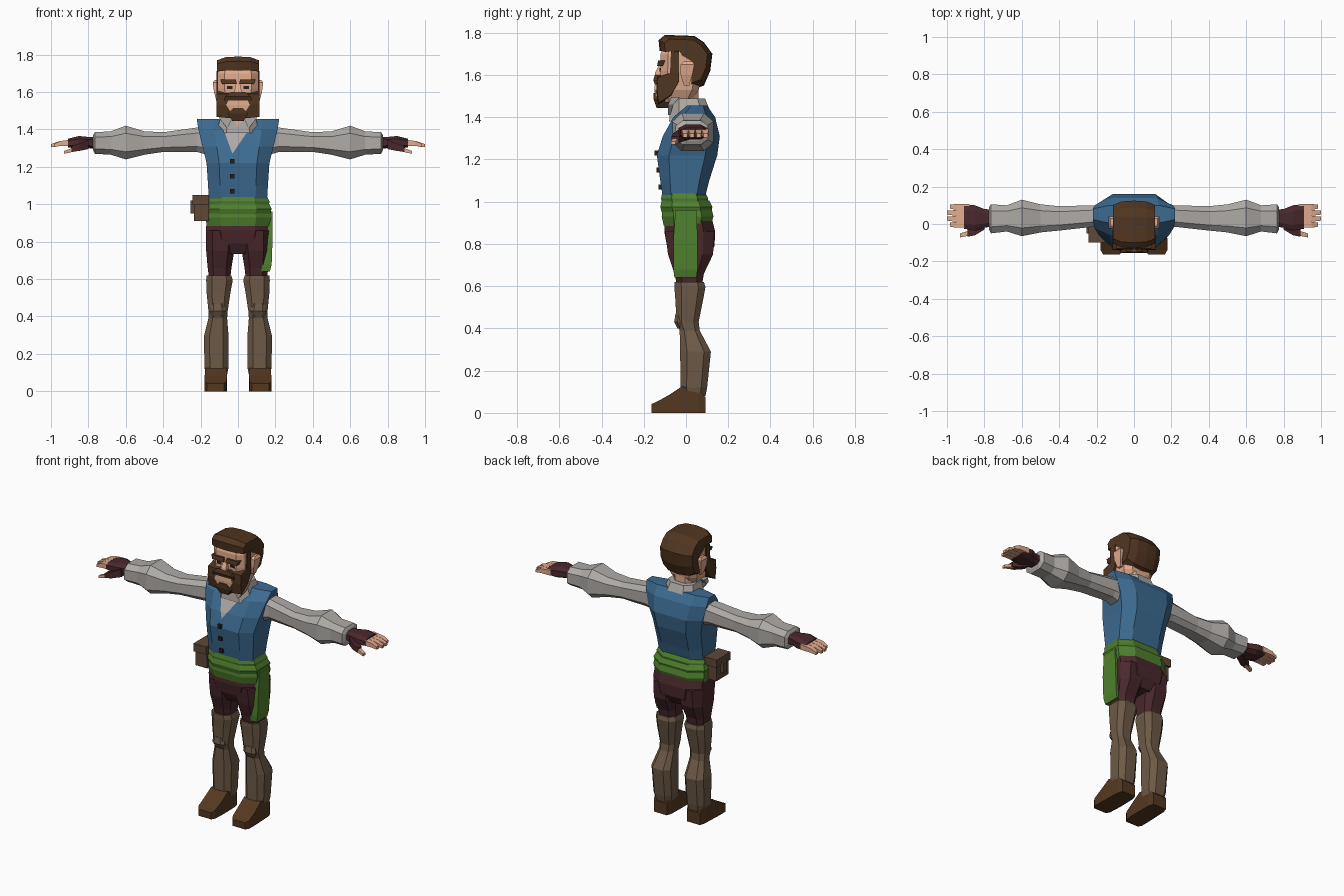
import bpy
import bmesh
from mathutils import Vector

cube = bpy.data.objects.get("Cube")
if cube:
    bpy.data.objects.remove(cube, do_unlink=True)


def material(name, rgb):
    linear = [(c / 255 / 12.92) if c < 11 else ((c / 255 + 0.055) / 1.055) ** 2.4 for c in rgb]
    mat = bpy.data.materials.new(name)
    mat.use_nodes = True
    mat.diffuse_color = (*linear, 1)
    shader = mat.node_tree.nodes["Principled BSDF"]
    shader.inputs["Base Color"].default_value = (*linear, 1)
    shader.inputs["Roughness"].default_value = 0.9
    return mat


blue = material("vest_blue", (60, 107, 145))
green = material("sash_green", (80, 130, 46))
maroon = material("dark_maroon", (74, 40, 44))
leather = material("boot_leather", (110, 90, 71))
brown = material("shoe_brown", (84, 56, 32))
skin = material("skin", (226, 172, 142))
linen = material("shirt_linen", (174, 170, 166))
hair = material("hair_brown", (80, 53, 32))
pouch = material("pouch_brown", (94, 72, 56))
dark = material("dark_detail", (40, 30, 32))


def skin_rings(name, rings, mat, side=1):
    """Join equal rings of points into a closed flat-shaded solid."""
    bm = bmesh.new()
    loops = [[bm.verts.new((p[0] * side, p[1], p[2])) for p in ring] for ring in rings]
    for low, high in zip(loops, loops[1:]):
        for i in range(len(low)):
            j = (i + 1) % len(low)
            bm.faces.new((low[i], low[j], high[j], high[i]))
    bm.faces.new(loops[0])
    bm.faces.new(loops[-1])
    bmesh.ops.recalc_face_normals(bm, faces=bm.faces[:])
    mesh = bpy.data.meshes.new(name)
    bm.to_mesh(mesh)
    bm.free()
    mesh.materials.append(mat)
    obj = bpy.data.objects.new(name, mesh)
    bpy.context.collection.objects.link(obj)
    return obj


def loft(name, axis, rows, mat, corner=0.55, side=1):
    """Rows are (position, a_min, a_max, b_min, b_max); corner=1 gives a box section."""
    k = corner
    if k == 1:
        shape = [(1, 1), (-1, 1), (-1, -1), (1, -1)]
    else:
        shape = [(1, -k), (1, k), (k, 1), (-k, 1), (-1, k), (-1, -k), (-k, -1), (k, -1)]
    rings = []
    for t, a0, a1, b0, b1 in rows:
        ring = []
        for u, v in shape:
            a = (a0 + a1 + u * (a1 - a0)) / 2
            b = (b0 + b1 + v * (b1 - b0)) / 2
            ring.append({"x": (t, a, b), "y": (a, t, b), "z": (a, b, t)}[axis])
        rings.append(ring)
    return skin_rings(name, rings, mat, side)


def body(name, rows, mat, corner=0.55):
    """Symmetric loft up z from (z, half_width, front, back)."""
    return loft(name, "z", [(z, -w, w, f, b) for z, w, f, b in rows], mat, corner)


def pair(name, axis, rows, mat, corner=0.55):
    for label, side in (("left", 1), ("right", -1)):
        loft(f"{label}_{name}", axis, rows, mat, corner, side)


def box(name, x, y, z, mat):
    return loft(name, "z", [(h, *x, *y) for h in z], mat, 1)


def prism(name, profile, half, mat, shrink=0.8, middle=0.96):
    """Side profile (y, z) swept across x, shrinking toward both ends."""
    cy = sum(p[0] for p in profile) / len(profile)
    cz = sum(p[1] for p in profile) / len(profile)
    rings = []
    for x, s in ((-1, shrink), (-0.6, middle), (0, 1), (0.6, middle), (1, shrink)):
        rings.append([(x * half, cy + (y - cy) * s, cz + (z - cz) * s) for y, z in profile])
    return skin_rings(name, rings, mat)


def cut_neckline(obj, x, z, rise, spread, mat):
    """Cut a V into the front faces and give the inside another material."""
    bm = bmesh.new()
    bm.from_mesh(obj.data)
    point = Vector((x, 0, z))
    planes = []
    for top in (-spread, spread):
        d = Vector((top - x, 0, rise))
        normal = Vector((-d.z, 0, d.x)) if top > 0 else Vector((d.z, 0, -d.x))
        planes.append(normal.normalized())
        faces = [f for f in bm.faces if f.normal.y < -0.1]
        geom = faces + list({e for f in faces for e in f.edges}) + list({v for f in faces for v in f.verts})
        bmesh.ops.bisect_plane(bm, geom=geom, plane_co=point, plane_no=normal)
    bm.normal_update()
    for f in bm.faces:
        offset = f.calc_center_median() - point
        if f.normal.y < -0.1 and all(offset.dot(n) > 0 for n in planes):
            f.material_index = 1
    bm.to_mesh(obj.data)
    bm.free()
    obj.data.materials.append(mat)


# Vest with the shirt showing in the neckline
vest = body("vest", [(1.02, .155, -.11, .09), (1.1, .16, -.122, .11), (1.22, .168, -.138, .148),
                     (1.31, .19, -.11, .16), (1.4, .212, -.06, .138), (1.455, .22, .005, .1)], blue, .6)
cut_neckline(vest, -.03, 1.27, .19, .1, linen)
for i in range(3):
    z = 1.07 + i * .08
    y = -.118 - i * .009
    box(f"button_{i + 1}", (-.042, -.018), (y - .012, y + .02), (z - .012, z + .012), dark)

# Collar and neck
collar = body("collar", [(1.38, .115, -.08, .12), (1.44, .1, -.075, .11), (1.49, .085, -.07, .09)], linen)
cut_neckline(collar, 0, 1.41, .09, .05, skin)
body("neck", [(1.42, .06, -.055, .06), (1.56, .065, -.06, .06)], skin)
pair("collar_flap", "z", [(1.41, .055, .06, -.085, -.075), (1.46, .03, .1, -.085, -.06),
                          (1.495, .06, .105, -.07, -.03)], linen, 1)

# Head, ears, nose and eyes
body("head", [(1.47, .07, -.1, .02), (1.53, .098, -.118, .06), (1.62, .11, -.122, .08),
              (1.7, .11, -.12, .08), (1.74, .095, -.105, .07)], skin, .65)
pair("ear", "z", [(1.55, .1, .115, -.01, .015), (1.6, .1, .128, -.025, .03),
                  (1.65, .1, .135, -.025, .04), (1.665, .1, .125, -.01, .03)], skin, 1)
body("nose", [(1.595, .02, -.148, -.1), (1.61, .018, -.146, -.1), (1.65, .01, -.126, -.1)], skin, 1)
pair("eye", "z", [(1.617, .03, .06, -.125, -.11), (1.633, .03, .06, -.125, -.11)], dark, 1)
pair("eyebrow", "z", [(1.643, .005, .085, -.137, -.09), (1.668, .012, .095, -.132, -.09)], hair, 1)

# Swept-back hair, beard and moustache
prism("hair", [(-.125, 1.715), (-.13, 1.765), (-.1, 1.79), (.04, 1.785), (.085, 1.755), (.125, 1.7),
               (.115, 1.62), (.085, 1.55), (.03, 1.53), (.03, 1.66), (-.02, 1.69), (-.04, 1.72)], .112, hair)
prism("beard", [(-.138, 1.59), (-.142, 1.53), (-.132, 1.46), (-.07, 1.5), (-.03, 1.57), (-.03, 1.72),
                (-.07, 1.72), (-.075, 1.61)], .116, hair, .94, .98)
body("mouth", [(1.49, .04, -.146, -.12), (1.53, .065, -.149, -.12), (1.57, .05, -.147, -.12)], skin, 1)
body("moustache", [(1.555, .075, -.148, -.1), (1.575, .07, -.155, -.1), (1.6, .04, -.148, -.1)], hair, 1)
body("goatee", [(1.445, .03, -.14, -.08), (1.485, .055, -.153, -.08), (1.515, .025, -.154, -.1)], hair, 1)

# Sleeves, gloves and fingers
pair("sleeve", "x", [(.15, -.03, .1, 1.26, 1.42), (.22, -.015, .1, 1.28, 1.41), (.4, -.035, .095, 1.28, 1.385),
                     (.5, -.045, .105, 1.265, 1.39), (.6, -.065, .13, 1.24, 1.42), (.68, -.04, .1, 1.265, 1.39),
                     (.765, -.05, .105, 1.27, 1.385), (.775, -.03, .09, 1.29, 1.37)], linen)
pair("glove", "x", [(.74, -.01, .075, 1.295, 1.36), (.8, -.02, .08, 1.3, 1.36), (.85, -.035, .1, 1.295, 1.365),
                    (.91, -.025, .105, 1.305, 1.35)], maroon)
for i in range(4):
    y = -.02 + i * .032
    tip = .985 + .015 * (i in (1, 2))
    pair(f"finger_{i + 1}", "x", [(.88, y, y + .03, 1.312, 1.347), (.95, y, y + .031, 1.312, 1.338),
                                  (tip, y + .006, y + .027, 1.305, 1.322)], skin, 1)
pair("thumb_glove", "x", [(.8, -.03, .02, 1.295, 1.345), (.85, -.06, -.015, 1.285, 1.325),
                          (.89, -.068, -.03, 1.28, 1.31)], maroon, 1)
pair("thumb", "x", [(.87, -.06, -.033, 1.283, 1.307), (.93, -.072, -.05, 1.27, 1.285)], skin, 1)

# Layered waist sash with a hanging tail
body("sash_lower", [(.885, .165, -.105, .115), (.93, .178, -.115, .13), (.97, .172, -.112, .12)], green)
body("sash_middle", [(.945, .17, -.113, .118), (.975, .18, -.122, .125), (1.005, .165, -.115, .11)], green)
body("sash_upper", [(.99, .165, -.112, .105), (1.015, .168, -.118, .105), (1.04, .157, -.113, .093)], green)
loft("sash_tail", "z", [(.64, .125, .17, -.055, .05), (.68, .13, .18, -.06, .055),
                        (.82, .15, .185, -.06, .055), (.96, .15, .185, -.05, .05)], green, 1)

# Belt pouch with flap and clasp
box("pouch", (-.235, -.155), (-.09, .03), (.91, 1.03), pouch)
box("pouch_flap", (-.243, -.155), (-.1, .04), (1.0, 1.05), pouch)
box("pouch_clasp", (-.255, -.23), (-.05, -.01), (.95, 1.02), pouch)

# Trousers
body("trouser_seat", [(.735, .06, -.06, .1), (.79, .15, -.09, .135), (.86, .172, -.103, .138),
                      (.93, .165, -.1, .12)], maroon)
pair("trouser_leg", "z", [(.57, .045, .15, -.035, .07), (.66, .035, .162, -.055, .085),
                          (.75, .02, .17, -.085, .128), (.86, .01, .172, -.1, .135)], maroon)

# Tall boots with a knee fold, and shoes
pair("boot", "z", [(.08, .06, .168, -.02, .092), (.12, .052, .178, -.025, .1), (.29, .05, .183, -.028, .118),
                   (.39, .058, .158, -.03, .065), (.43, .055, .158, -.045, .06), (.53, .04, .168, -.05, .08),
                   (.595, .028, .17, -.055, .092), (.62, .036, .168, -.055, .085)], leather)
pair("knee_fold", "z", [(.4, .08, .14, -.04, .01), (.43, .065, .152, -.056, .01),
                        (.47, .075, .145, -.05, .01)], leather)
pair("shoe", "y", [(-.163, .075, .165, 0, .042), (-.14, .062, .178, 0, .052), (-.08, .058, .178, 0, .085),
                   (-.02, .058, .175, 0, .125), (.06, .06, .172, 0, .11), (.092, .07, .162, 0, .075)], brown, 1)
